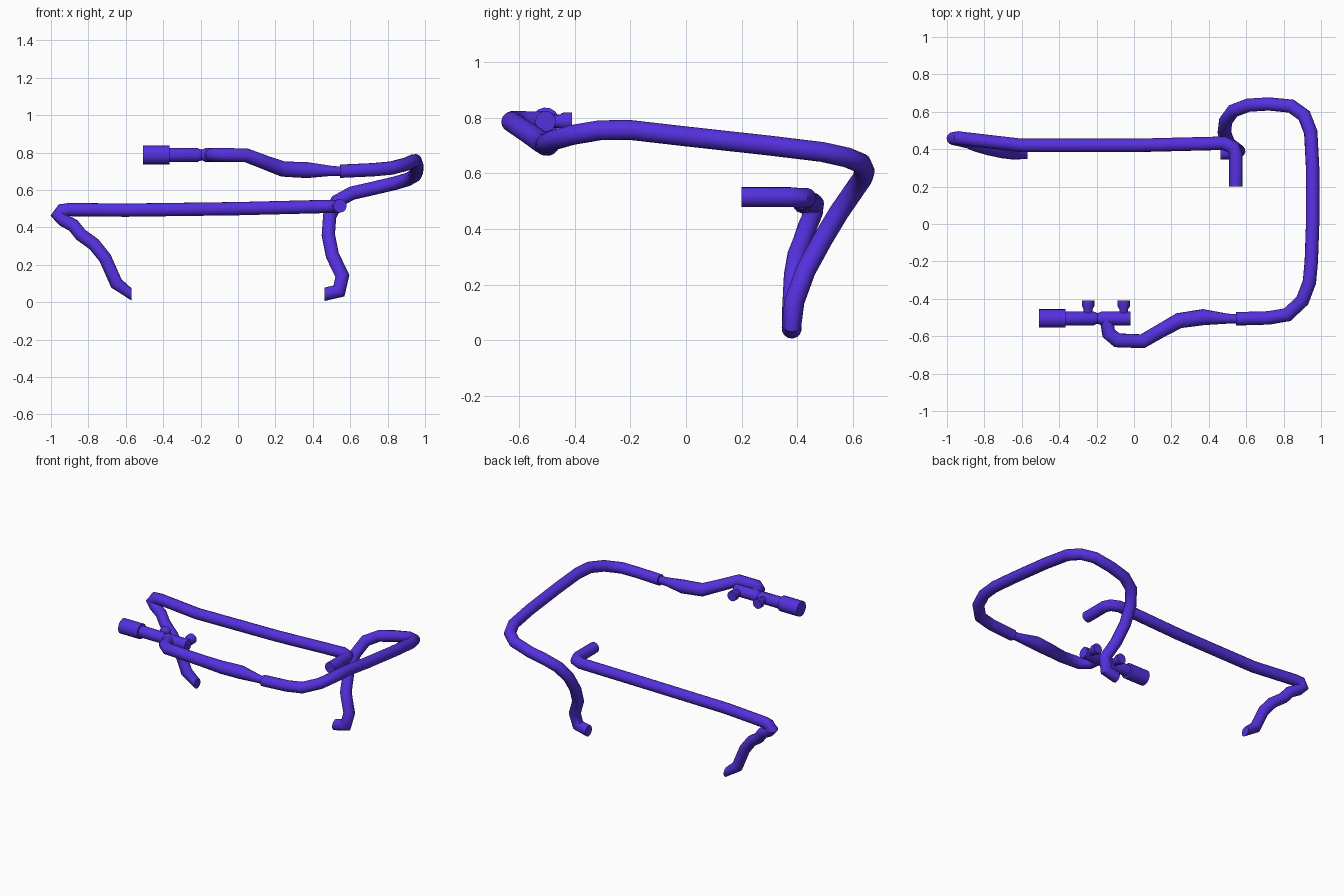
import bpy, bmesh, math
from mathutils import Vector

cube = bpy.data.objects.get("Cube")
if cube:
    bpy.data.objects.remove(cube, do_unlink=True)

violet = bpy.data.materials.new("violet rubber")
violet.use_nodes = True
violet.diffuse_color = (0.09, 0.03, 0.73, 1)
violet.node_tree.nodes["Principled BSDF"].inputs["Base Color"].default_value = violet.diffuse_color

SIDES = 14
X, Y = Vector((1, 0, 0)), Vector((0, 1, 0))


def sweep(name, points, radii, start=None, end=None):
    """Sweep a circle along points with mitred joints; start and end set the cap normals."""
    pts = [Vector(p) for p in points]
    if not isinstance(radii, (list, tuple)):
        radii = [radii] * len(pts)
    bm = bmesh.new()
    side, rings = None, []
    last = len(pts) - 1
    for i, p in enumerate(pts):
        before = (p - pts[i - 1]).normalized() if i else (pts[1] - p).normalized()
        after = (pts[i + 1] - p).normalized() if i < last else before
        normal = (before + after).normalized()
        if i == 0 and start:
            normal = start
        if i == last and end:
            normal = end
        if side is None:
            side = normal.orthogonal()
        side = (side - normal * side.dot(normal)).normalized()
        other = normal.cross(side)
        # widen the ring in the plane of the bend so the pipe keeps its width
        bend = after - before
        stretch = min(1 / max(normal.dot(before), 0.1), 1.15)
        axis = bend.normalized() if bend.length > 0.001 else side
        ring = []
        for k in range(SIDES):
            a = math.tau * k / SIDES
            v = (side * math.cos(a) + other * math.sin(a)) * radii[i]
            if 0 < i < last:
                v += axis * v.dot(axis) * (stretch - 1)
            ring.append(bm.verts.new(p + v))
        rings.append(ring)
    for a, b in zip(rings, rings[1:]):
        for k in range(SIDES):
            n = (k + 1) % SIDES
            bm.faces.new((a[k], a[n], b[n], b[k]))
    bm.faces.new(rings[0][::-1])
    bm.faces.new(rings[-1])
    bmesh.ops.recalc_face_normals(bm, faces=bm.faces)
    mesh = bpy.data.meshes.new(name)
    bm.to_mesh(mesh)
    bm.free()
    mesh.materials.append(violet)
    obj = bpy.data.objects.new(name, mesh)
    bpy.context.collection.objects.link(obj)
    bpy.ops.object.select_all(action='DESELECT')
    obj.select_set(True)
    bpy.context.view_layer.objects.active = obj
    bpy.ops.object.shade_smooth_by_angle(angle=math.radians(40))
    return obj


# Rear hose: short stub, long straight run, hairpin and drop
sweep("rear_hose", [
    (.545, .2, .515), (.545, .37, .515), (.53, .41, .512), (.48, .432, .512),
    (0, .42, .5), (-.6, .42, .492), (-.9, .455, .495), (-.94, .46, .49),
    (-.96, .457, .465), (-.935, .45, .44), (-.88, .437, .41), (-.84, .42, .36),
    (-.77, .4, .31), (-.71, .387, .235), (-.65, .38, .1), (-.57, .38, .042)],
    [.036] * 8 + [.037] + [.035] * 6 + [.033], end=X)

# Long hose: foot, rising loop, side run and front run up to the joint
sweep("side_hose", [
    (.462, .38, .042), (.54, .38, .06), (.558, .39, .14), (.505, .43, .25),
    (.483, .49, .36), (.49, .55, .46), (.53, .605, .54), (.61, .635, .583),
    (.72, .642, .608), (.84, .63, .636), (.91, .58, .657), (.945, .49, .677),
    (.955, .3, .7), (.955, 0, .733), (.948, -.2, .756), (.938, -.31, .755),
    (.9, -.41, .738), (.82, -.485, .717), (.72, -.502, .708), (.545, -.507, .7)],
    .036, start=X, end=-X)

# Front hose: tapers into the joint and curls back to the connector
sweep("front_hose", [
    (.56, -.507, .7), (.5, -.506, .702), (.37, -.498, .706), (.24, -.517, .712),
    (.15, -.567, .745), (.045, -.627, .785), (-.09, -.622, .788),
    (-.135, -.585, .788), (-.15, -.5, .788)],
    [.024, .027, .043, .041, .038, .037, .037, .036, .034])

# Connector: wide grip, body with a narrow waist, and two side ports
cy, cz = -.505, .787
body = [(-.508, .05), (-.367, .05), (-.365, .038), (-.215, .037), (-.195, .028),
        (-.175, .037), (-.02, .037)]
sweep("connector_body", [(x, cy, cz) for x, r in body], [r for x, r in body])
for name, x in (("left_port", -.055), ("right_port", -.245)):
    port = [(cy, .024), (-.455, .024), (-.44, .033), (-.41, .033)]
    sweep(name, [(x, y, cz) for y, r in port], [r for y, r in port], end=Y)
